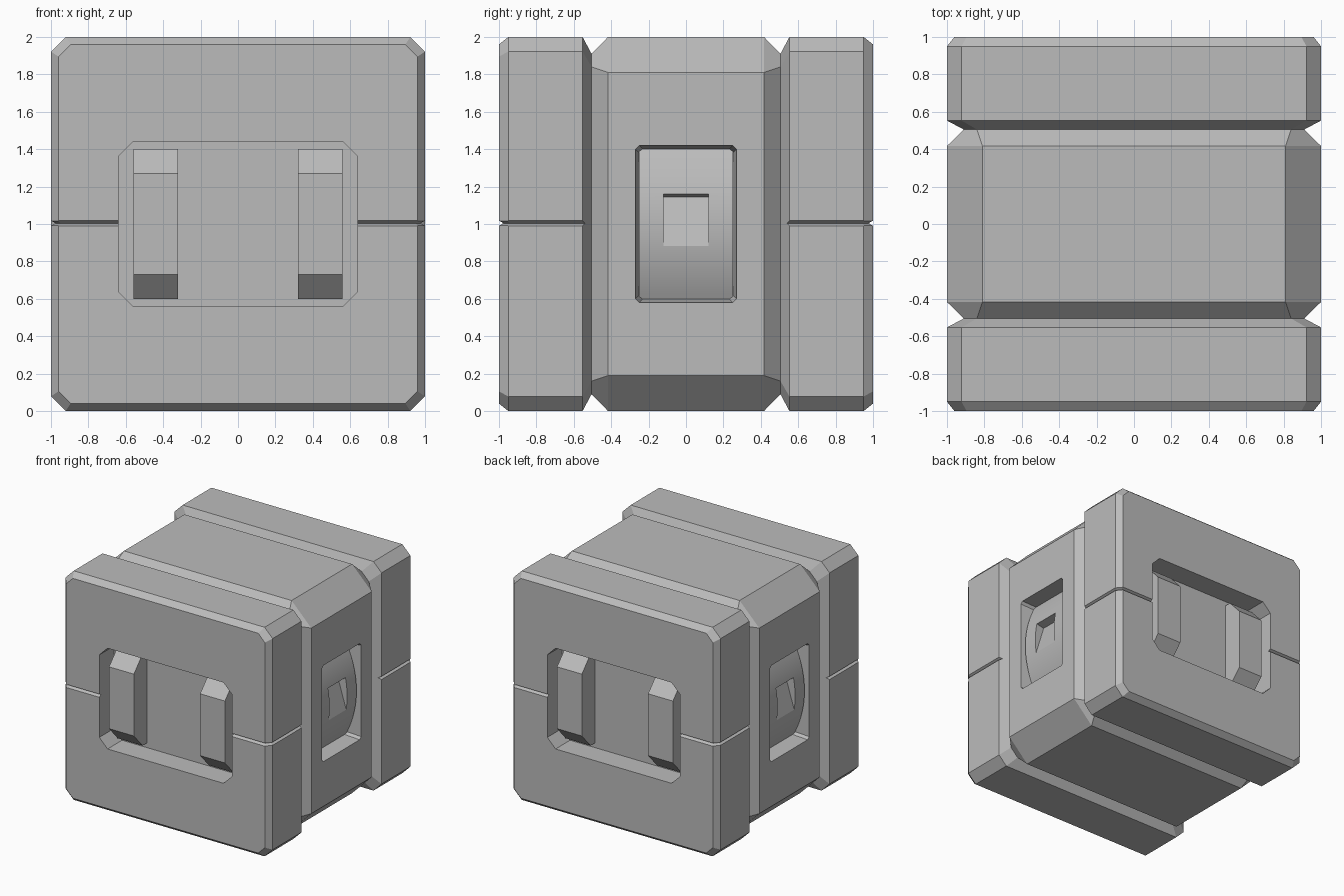
import bpy, bmesh, math

old = bpy.data.objects.get("Cube")
if old:
    bpy.data.objects.remove(old, do_unlink=True)

GREY = (0.5, 0.5, 0.5, 1)
grey = bpy.data.materials.new("crate grey")
grey.use_nodes = True
grey.diffuse_color = GREY
grey.node_tree.nodes["Principled BSDF"].inputs["Base Color"].default_value = GREY


def loft(name, rings):
    """Closed solid through a list of equal-length vertex rings."""
    bm = bmesh.new()
    rows = [[bm.verts.new(p) for p in ring] for ring in rings]
    n = len(rows[0])
    for a, b in zip(rows, rows[1:]):
        for i in range(n):
            j = (i + 1) % n
            bm.faces.new((a[i], a[j], b[j], b[i]))
    bm.faces.new(rows[0][::-1])
    bm.faces.new(rows[-1])
    bmesh.ops.recalc_face_normals(bm, faces=bm.faces[:])
    mesh = bpy.data.meshes.new(name)
    bm.to_mesh(mesh)
    bm.free()
    mesh.materials.append(grey)
    obj = bpy.data.objects.new(name, mesh)
    bpy.context.collection.objects.link(obj)
    return obj


def octagon(w, h, c):
    """Rectangle of half sizes w, h with corners cut by c."""
    return [(w, c - h), (w, h - c), (w - c, h), (c - w, h),
            (-w, h - c), (-w, c - h), (c - w, -h), (w - c, -h)]


def cut(target, cutter):
    cutter.hide_render = True
    cutter.hide_set(True)
    cutter.display_type = 'WIRE'
    mod = target.modifiers.new(cutter.name, 'BOOLEAN')
    mod.operation = 'DIFFERENCE'
    mod.solver = 'EXACT'
    mod.object = cutter
    # apply the cut and drop the helper
    bpy.context.view_layer.update()
    graph = bpy.context.evaluated_depsgraph_get()
    mesh = bpy.data.meshes.new_from_object(target.evaluated_get(graph))
    target.modifiers.clear()
    target.data = mesh
    bpy.data.objects.remove(cutter, do_unlink=True)


# Body: two end slabs and a middle band in one lofted shell (y, half size, corner cut)
half = [(-1, 0.96, 0.065), (-0.95, 1, 0.078), (-0.553, 1, 0.078),
        (-0.505, 0.91, 0.07), (-0.417, 1, 0.19)]
stations = half + [(-y, s, c) for y, s, c in reversed(half)]
body = loft("crate_body", [[(x, y, z + 1) for x, z in octagon(s, s, c)]
                           for y, s, c in stations])

# Seam groove paths around each slab corner, in plan
inner = [(0.6, 0.975), (0.95, 0.975), (0.975, 0.94), (0.975, 0.54)]
outer = [(0.6, 1.03), (0.98, 1.03), (1.03, 0.97), (1.03, 0.54)]
SEAM = 1.004

for sy in (-1, 1):
    for sx in (-1, 1):
        cut(body, loft("seam_cutter", [
            [(sx * a, sy * b, SEAM), (sx * c, sy * d, SEAM + 0.03),
             (sx * c, sy * d, SEAM - 0.03)]
            for (a, b), (c, d) in zip(inner, outer)]))

    # Octagonal recess on each end
    cut(body, loft("end_recess_cutter", [
        [(x, sy * y, z + 1) for x, z in octagon(0.64, 0.44, 0.08)]
        for y in (1.1, 0.8)]))

    # Pair of chamfered bars in the recess
    bar = [(0.78, 0.6), (0.86, 0.6), (0.98, 0.73),
           (0.98, 1.27), (0.86, 1.4), (0.78, 1.4)]
    for sx, side in ((-1, "right"), (1, "left")):
        loft(("front_" if sy < 0 else "back_") + side + "_bar",
             [[(sx * x, sy * y, z) for y, z in bar] for x in (0.32, 0.56)])

for sx, side in ((-1, "right"), (1, "left")):
    # Tapered recess on each side
    cut(body, loft("side_recess_cutter", [
        [(sx * x, y, z + 1) for y, z in octagon(w, h, 0.02)]
        for x, w, h in ((1.05, 0.277, 0.427), (1, 0.27, 0.42), (0.85, 0.25, 0.4))]))

    # Bulging panel with a wedge-shaped finger notch
    steps = 24
    arc = [(0.97 - 0.1 * t * t, 1 + 0.4 * t)
           for t in (2 * i / steps - 1 for i in range(steps + 1))]
    profile = [(0.84, 0.6)] + arc + [(0.84, 1.4)]
    panel = loft(side + "_latch_panel",
                 [[(sx * x, y, z) for x, z in profile] for y in (-0.25, 0.25)])
    wedge = [(1.1, 1.19), (0.88, 1.145), (0.962, 0.88), (1.1, 0.88)]
    cut(panel, loft("notch_cutter",
                    [[(sx * x, y, z) for x, z in wedge] for y in (-0.12, 0.12)]))
    bpy.ops.object.select_all(action='DESELECT')
    panel.select_set(True)
    bpy.context.view_layer.objects.active = panel
    bpy.ops.object.shade_smooth_by_angle(angle=math.radians(10))
